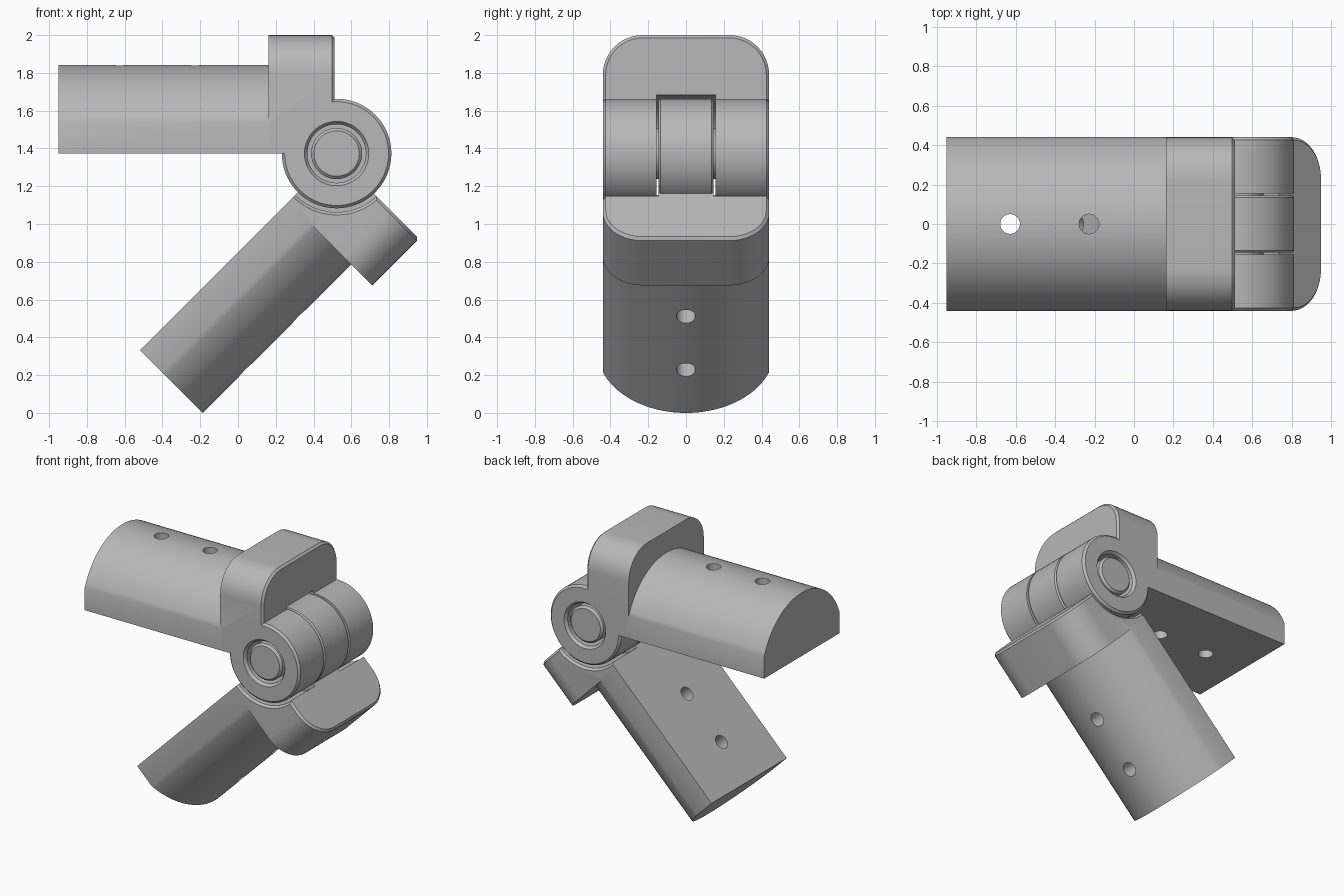
import bpy, bmesh
from math import sin, cos, asin, pi, radians
from mathutils import Matrix

cube = bpy.data.objects.get("Cube")
if cube:
    bpy.data.objects.remove(cube, do_unlink=True)

grey = bpy.data.materials.new("plain_grey")
grey.use_nodes = True
COLOUR = (0.48, 0.48, 0.48, 1)
grey.diffuse_color = COLOUR
grey.node_tree.nodes["Principled BSDF"].inputs["Base Color"].default_value = COLOUR

HALF = 0.44          # half width of the whole hinge
BARREL = 0.29        # knuckle radius
CLEAR = 0.31         # clearance radius around the knuckles
PIVOT = Matrix.Translation((0.522, 0, 1.373))


def loft(name, rings):
    """Skin a closed solid through rings of equal point count."""
    bm = bmesh.new()
    loops = [[bm.verts.new(p) for p in ring] for ring in rings]
    n = len(loops[0])
    for a, b in zip(loops, loops[1:]):
        for i in range(n):
            j = (i + 1) % n
            bm.faces.new((a[i], a[j], b[j], b[i]))
    bm.faces.new(loops[0])
    bm.faces.new(loops[-1])
    bmesh.ops.recalc_face_normals(bm, faces=bm.faces)
    mesh = bpy.data.meshes.new(name)
    bm.to_mesh(mesh)
    bm.free()
    mesh.materials.append(grey)
    obj = bpy.data.objects.new(name, mesh)
    bpy.context.collection.objects.link(obj)
    return obj


def turned(name, profile, n=72):
    """Solid turned about the y axis from (y, radius) pairs."""
    return loft(name, [[(r * cos(2 * pi * i / n), y, r * sin(2 * pi * i / n))
                        for i in range(n)] for y, r in profile])


def boolean(obj, other, operation):
    mod = obj.modifiers.new("boolean", 'BOOLEAN')
    mod.operation, mod.solver, mod.object = operation, 'EXACT', other
    bpy.ops.object.select_all(action='DESELECT')
    bpy.context.view_layer.objects.active = obj
    obj.select_set(True)
    bpy.ops.object.modifier_apply(modifier=mod.name)
    bpy.data.objects.remove(other, do_unlink=True)


def finish(obj, matrix):
    obj.data.transform(matrix)
    bpy.ops.object.select_all(action='DESELECT')
    bpy.context.view_layer.objects.active = obj
    obj.select_set(True)
    bpy.ops.object.shade_smooth_by_angle(angle=radians(25))


def rod_ring(x, radius=0.47, n=36):
    half = asin(HALF / radius)
    arc = [half - 2 * half * i / n for i in range(n + 1)]
    return ([(x, -HALF, 0), (x, HALF, 0)]
            + [(x, radius * sin(a), radius * cos(a)) for a in arc])


def flange_ring(x, inset, n=12):
    w, top, r = HALF - inset, 0.627 - inset, 0.21 - inset
    ring = [(x, -w, 0), (x, w, 0)]
    for side, start in ((1, 0), (-1, pi / 2)):
        for i in range(n + 1):
            a = start + pi / 2 * i / n
            ring.append((x, side * (w - r) + r * cos(a), top - r + r * sin(a)))
    return ring


def arm(name):
    """D-shaped rod with an end flange, pivot at the origin."""
    obj = loft(name, [rod_ring(-1.472), rod_ring(-0.34)])
    flange = loft("flange", [flange_ring(-0.36, 0), flange_ring(-0.025, 0),
                             flange_ring(-0.01, 0.015)])
    boolean(obj, flange, 'UNION')
    for x in (-1.15, -0.75):
        hole = turned("screw_hole", [(-1, 0.05), (1, 0.05)], 32)
        hole.data.transform(Matrix.Translation((x, 0, 0)) @ Matrix.Rotation(pi / 2, 4, 'X'))
        boolean(obj, hole, 'DIFFERENCE')
    return obj


# Upper arm: slot for the middle knuckle, two bored outer knuckles
upper = arm("upper_arm")
boolean(upper, turned("slot", [(-0.155, CLEAR), (0.155, CLEAR)]), 'DIFFERENCE')
for s in (-1, 1):
    knuckle = turned("outer_knuckle", [(s * 0.155, BARREL), (s * 0.425, BARREL),
                                       (s * HALF, BARREL - 0.015)])
    boolean(upper, knuckle, 'UNION')
boolean(upper, turned("pin_bore", [(-0.45, 0.178), (-0.42, 0.155),
                                   (0.42, 0.155), (0.45, 0.178)]), 'DIFFERENCE')
finish(upper, PIVOT)

# Lower arm: clearance for the outer knuckles, one middle knuckle
lower = arm("lower_arm")
for s in (-1, 1):
    gap = turned("clearance", [(s * 0.145, CLEAR), (s * 0.425, CLEAR),
                               (s * 0.46, CLEAR + 0.035)])
    boolean(lower, gap, 'DIFFERENCE')
middle = turned("middle_knuckle", [(-0.145, BARREL - 0.01), (-0.135, BARREL),
                                   (0.135, BARREL), (0.145, BARREL - 0.01)])
boolean(lower, middle, 'UNION')
finish(lower, PIVOT @ Matrix.Rotation(-pi / 4, 4, 'Y') @ Matrix.Rotation(pi, 4, 'X'))

# Hinge pin with chamfered ends
pin = turned("hinge_pin", [(-0.43, 0.12), (-0.415, 0.135), (0.415, 0.135), (0.43, 0.12)])
finish(pin, PIVOT)
